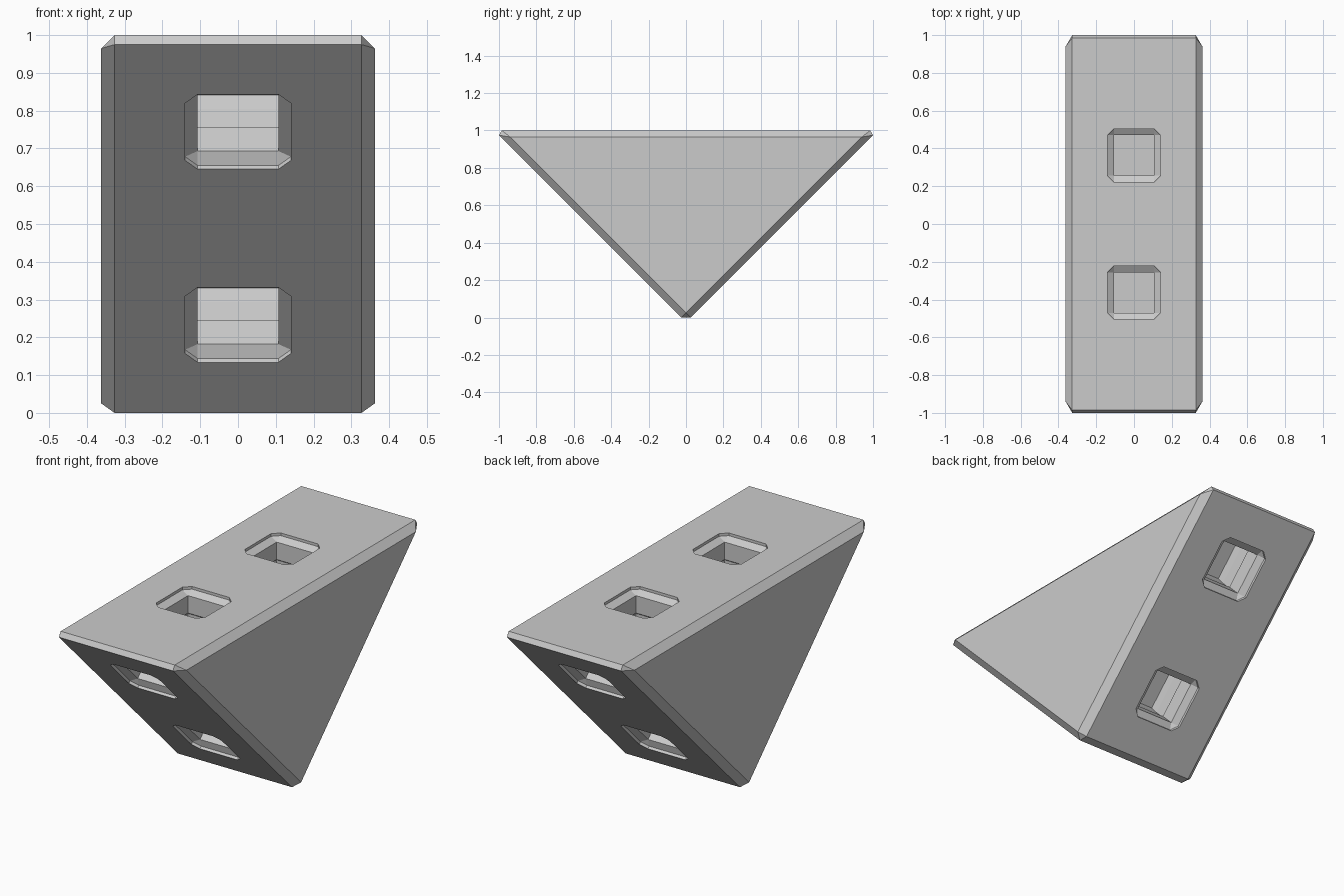
import bpy
import bmesh
from math import radians
from mathutils import Matrix, Vector

cube = bpy.data.objects.get("Cube")
if cube:
    bpy.data.objects.remove(cube, do_unlink=True)

grey = bpy.data.materials.new("plain grey")
grey.use_nodes = True
colour = (0.6, 0.6, 0.6, 1)
grey.diffuse_color = colour
grey.node_tree.nodes["Principled BSDF"].inputs["Base Color"].default_value = colour


def make_object(name, bm):
    bmesh.ops.recalc_face_normals(bm, faces=bm.faces)
    mesh = bpy.data.meshes.new(name)
    bm.to_mesh(mesh)
    bm.free()
    mesh.materials.append(grey)
    obj = bpy.data.objects.new(name, mesh)
    bpy.context.collection.objects.link(obj)
    return obj


# Wedge body: blunt-cornered middle section, chamfered to smaller triangular ends
middle = [(-0.985, 1), (0.985, 1), (1, 0.975), (0.025, 0), (-0.025, 0), (-1, 0.975)]
end = [(-0.94, 0.965), (0.94, 0.965), (0, 0.025)]
bm = bmesh.new()
for side in (-1, 1):
    for x, outline in ((0.327, middle), (0.362, end)):
        for y, z in outline:
            bm.verts.new((side * x, y, z))
bmesh.ops.convex_hull(bm, input=bm.verts)
bmesh.ops.dissolve_limit(bm, angle_limit=radians(1), verts=bm.verts, edges=bm.edges)
body = make_object("wedge_body", bm)


def ring(bm, matrix, half, corner, depth):
    """Square with cut corners, pushed inward along the socket axis."""
    points = []
    for turn in range(4):
        spin = Matrix.Rotation(radians(90 * turn), 4, "Z")
        for x, y in ((half, -corner), (half, corner)):
            points.append(bm.verts.new(matrix @ spin @ Vector((x, y, -depth))))
    return points


def add_socket(bm, location, tilt):
    """Flared square socket with a shallow retaining lip and a flat floor."""
    matrix = Matrix.Translation(location) @ Matrix.Rotation(radians(tilt), 4, "X")
    profile = [(0.14, 0.107, -0.05), (0.14, 0.107, 0.014), (0.107, 0.107, 0.035),
               (0.107, 0.107, 0.125), (0.112, 0.112, 0.13),
               (0.112, 0.112, 0.198), (0.107, 0.107, 0.245)]
    rings = [ring(bm, matrix, *step) for step in profile]
    for a, b in zip(rings, rings[1:]):
        for i in range(8):
            j = (i + 1) % 8
            bm.faces.new((a[i], a[j], b[j], b[i]))
    bm.faces.new(rings[0])
    bm.faces.new(rings[-1])


# Two sockets in the top and two in each sloping face
bm = bmesh.new()
for side in (-1, 1):
    add_socket(bm, (0, side * 0.363, 1), 0)
    for z in (0.233, 0.744):
        add_socket(bm, (0, side * (z + 0.025), z), -135 * side)
bmesh.ops.remove_doubles(bm, verts=bm.verts, dist=0.0005)
cutter = make_object("socket_cutter", bm)
cutter.hide_render = True

cut = body.modifiers.new("sockets", "BOOLEAN")
cut.operation = "DIFFERENCE"
cut.solver = "EXACT"
cut.object = cutter
bpy.context.view_layer.objects.active = body
bpy.ops.object.modifier_apply(modifier=cut.name)
bpy.data.objects.remove(cutter, do_unlink=True)
